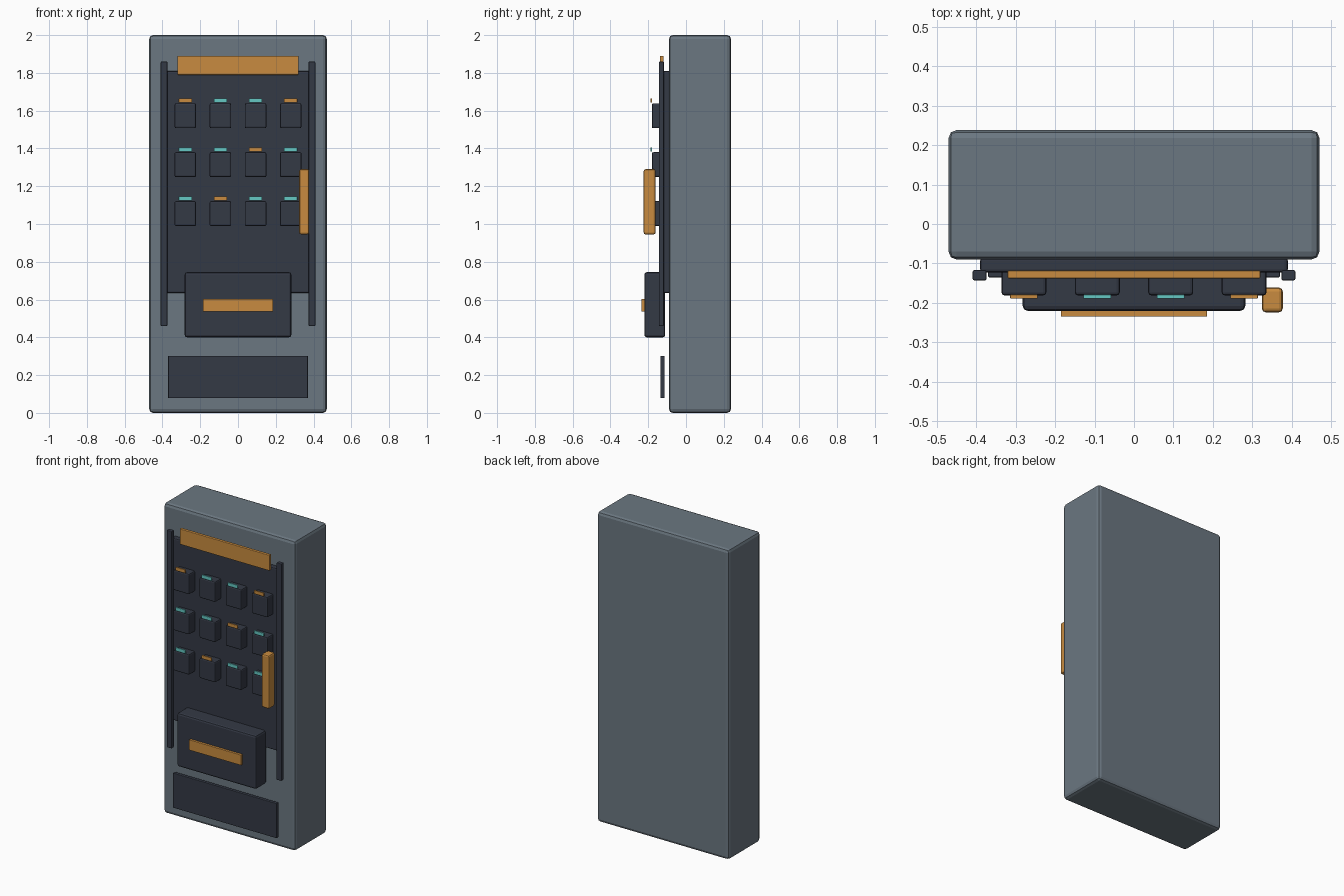
import bpy
import bmesh
from mathutils import Vector

cube = bpy.data.objects.get("Cube")
if cube:
    bpy.data.objects.remove(cube, do_unlink=True)


def material(name, rgb):
    mat = bpy.data.materials.new(name)
    mat.use_nodes = True
    mat.diffuse_color = (*rgb, 1)
    mat.node_tree.nodes["Principled BSDF"].inputs["Base Color"].default_value = (*rgb, 1)
    return mat


GREY = material("slate grey", (0.147, 0.185, 0.22))
DARK = material("dark charcoal", (0.034, 0.041, 0.06))
ORANGE = material("amber", (0.58, 0.26, 0.05))
TEAL = material("teal light", (0.13, 0.58, 0.55))


def box(name, x, y, z, mat, bevel=0.004, segments=2):
    """Bevelled box spanning the given (low, high) ranges."""
    low, high = Vector((x[0], y[0], z[0])), Vector((x[1], y[1], z[1]))
    centre, size = (low + high) / 2, high - low
    bm = bmesh.new()
    bmesh.ops.create_cube(bm, size=1)
    bmesh.ops.scale(bm, vec=size, verts=bm.verts)
    bmesh.ops.bevel(bm, geom=bm.edges[:], offset=bevel, segments=segments,
                    profile=0.5, affect='EDGES')
    mesh = bpy.data.meshes.new(name)
    bm.to_mesh(mesh)
    bm.free()
    mesh.materials.append(mat)
    obj = bpy.data.objects.new(name, mesh)
    obj.location = centre
    bpy.context.collection.objects.link(obj)
    return obj


# Cabinet and front panel
box("cabinet", (-0.47, 0.47), (-0.09, 0.238), (0, 2), GREY, 0.02)
box("front_panel", (-0.39, 0.39), (-0.123, -0.085), (0.635, 1.81), DARK, 0.008)
box("header_strip", (-0.32, 0.32), (-0.138, -0.118), (1.79, 1.89), ORANGE, 0.003)
box("lower_plate", (-0.37, 0.37), (-0.135, -0.113), (0.078, 0.302), DARK, 0.003)

# Side rails
for side, s in (("left", 1), ("right", -1)):
    box(f"{side}_rail", sorted((s * 0.374, s * 0.409)), (-0.143, -0.117),
        (0.46, 1.86), DARK)

# Grid of modules, each with an indicator light above it
for row, lights in enumerate(("OTTO", "TTOT", "TOTT")):
    base = 1.507 - 0.259 * row
    for col, light in enumerate(lights):
        x = -0.279 + 0.186 * col
        box(f"module_{row}_{col}", (x - 0.057, x + 0.057), (-0.181, -0.115),
            (base, base + 0.132), DARK, 0.008)
        box(f"indicator_{row}_{col}", (x - 0.035, x + 0.035), (-0.189, -0.179),
            (base + 0.135, base + 0.157), ORANGE if light == "O" else TEAL, 0.002)

# Handle
box("handle", (0.324, 0.377), (-0.224, -0.161), (0.945, 1.29), ORANGE, 0.01)

# Tray with its label strip
box("tray", (-0.282, 0.282), (-0.22, -0.11), (0.4, 0.745), DARK, 0.012)
box("tray_strip", (-0.185, 0.185), (-0.235, -0.218), (0.537, 0.604), ORANGE, 0.002)
